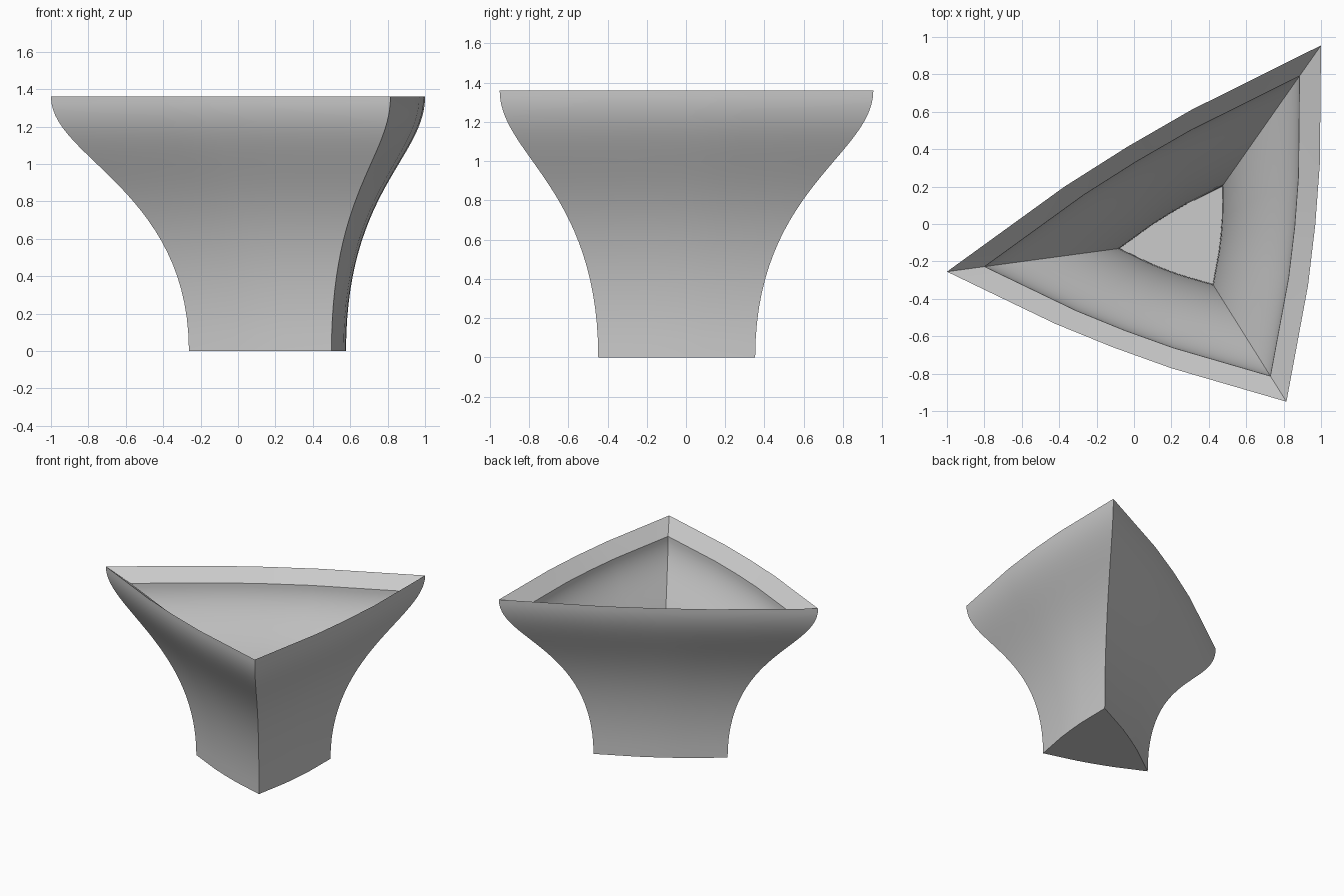
import bpy, bmesh
from mathutils import Vector

cube = bpy.data.objects.get("Cube")
if cube:
    bpy.data.objects.remove(cube)

HEIGHT = 1.36
WALL = 0.093       # wall and floor thickness, also the drop of the sloping rim
STEPS = 28         # rings up each wall

mat = bpy.data.materials.new("plain grey")
mat.use_nodes = True
grey = (0.6, 0.6, 0.6, 1)
mat.diffuse_color = grey
mat.node_tree.nodes["Principled BSDF"].inputs["Base Color"].default_value = grey

# Triangular cross-section at the rim: corners and outward bulge of each side
corners = [Vector(c) for c in ((-1, -0.255), (0.815, -0.95), (1, 0.955))]
bulges = (0.06, 0.062, 0.072)
centre = sum(corners, Vector((0, 0))) / 3
outline = []
for i, bulge in enumerate(bulges):
    a, b = corners[i], corners[(i + 1) % 3]
    side = (b - a).normalized()
    out = Vector((side.y, -side.x))
    for t in (0, 0.33, 0.5, 0.67):
        outline.append(a.lerp(b, t) + out * bulge * 4 * t * (1 - t) - centre)


# Flaring wall profile as (scale, height) points, an S-shaped Bezier
def flare(scale_low, scale_high, z_low, z_high):
    points = []
    for i in range(STEPS + 1):
        t = i / STEPS
        u = 1 - t
        spread = 3 * u * t * t + t**3
        rise = 3 * u * u * t * 0.63 + 3 * u * t * t * 0.76 + t**3
        points.append((scale_low + (scale_high - scale_low) * spread,
                       z_low + (z_high - z_low) * rise))
    return points


outer = flare(0.42, 1, 0, HEIGHT)
inner = flare(0.274, 0.842, WALL, HEIGHT - WALL)

# Skin the rings from the base, up the outside, over the rim and down to the floor
bm = bmesh.new()
rings = []
for s, z in outer + inner[::-1]:
    rings.append([bm.verts.new((centre.x + p.x * s, centre.y + p.y * s, z))
                  for p in outline])
count = len(outline)
for low, high in zip(rings, rings[1:]):
    for k in range(count):
        j = (k + 1) % count
        bm.faces.new((low[k], low[j], high[j], high[k]))
bm.faces.new(rings[0][::-1])
bm.faces.new(rings[-1])
bmesh.ops.recalc_face_normals(bm, faces=bm.faces)

mesh = bpy.data.meshes.new("triangular_vase")
bm.to_mesh(mesh)
bm.free()
mesh.materials.append(mat)
vase = bpy.data.objects.new("triangular_vase", mesh)
bpy.context.collection.objects.link(vase)
bpy.ops.object.select_all(action="DESELECT")
vase.select_set(True)
bpy.context.view_layer.objects.active = vase
bpy.ops.object.shade_smooth_by_angle(angle=0.5)
